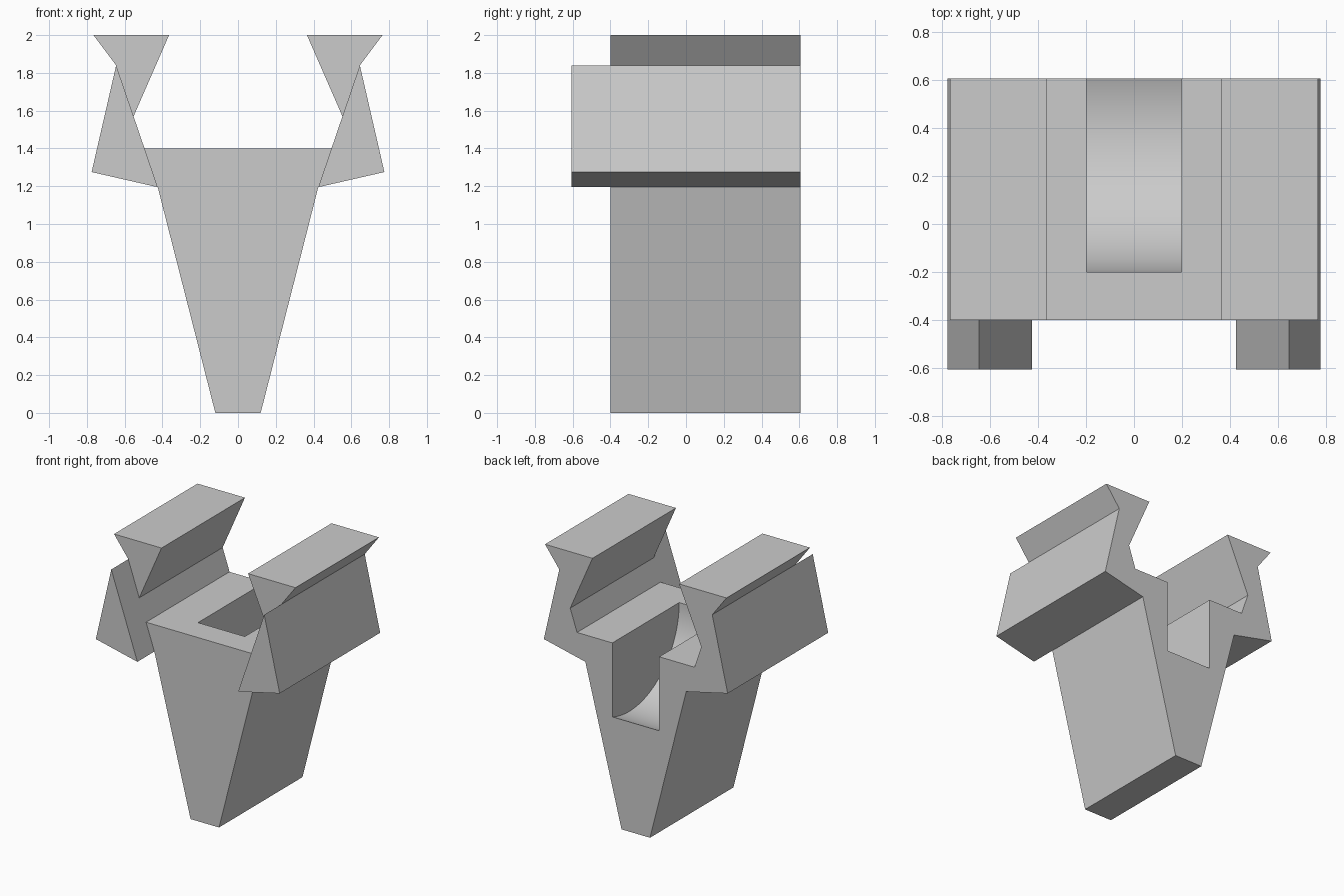
import bpy
import bmesh
import math
from mathutils import Matrix, Vector

cube = bpy.data.objects.get("Cube")
if cube:
    bpy.data.objects.remove(cube, do_unlink=True)

grey = bpy.data.materials.new("plain_grey")
grey.use_nodes = True
colour = (0.6, 0.6, 0.6, 1)
grey.diffuse_color = colour
grey.node_tree.nodes["Principled BSDF"].inputs["Base Color"].default_value = colour

FRONT, BACK, WING_FRONT = -0.4, 0.605, -0.605


def add_object(name, bm):
    bmesh.ops.recalc_face_normals(bm, faces=bm.faces)
    mesh = bpy.data.meshes.new(name)
    bm.to_mesh(mesh)
    bm.free()
    mesh.materials.append(grey)
    obj = bpy.data.objects.new(name, mesh)
    bpy.context.collection.objects.link(obj)
    return obj


# Right half of the cross-section as (x, z); two points lie on the wing's slanted edge
foot, root, corner, shoulder = (0.12, 0), (0.425, 1.195), (0.775, 1.275), (0.645, 1.84)


def on_slant(z):
    t = (z - root[1]) / (shoulder[1] - root[1])
    return (root[0] + t * (shoulder[0] - root[0]), z)


deck, notch = on_slant(1.4), on_slant(1.57)
tip_out, tip_in = (0.765, 2), (0.365, 2)


def mirror(points):
    return [(-x, z) for x, z in reversed(points)]


outline = [foot, root, corner, shoulder, tip_out, tip_in, notch, deck]
wing = [root, corner, shoulder, notch, deck]
jaw = [shoulder, tip_out, tip_in, notch]
core = [foot, root, deck]

# Clamp body: one extruded profile whose front is split into core, jaws and wings
bm = bmesh.new()
loop = outline + mirror(outline)
front = {p: bm.verts.new((p[0], FRONT, p[1])) for p in loop}
back = {p: bm.verts.new((p[0], BACK, p[1])) for p in loop}
bm.faces.new([back[p] for p in loop])
for a, b in zip(loop, loop[1:] + loop[:1]):
    bm.faces.new([front[a], front[b], back[b], back[a]])
for part in (core + mirror(core), jaw, mirror(jaw)):
    bm.faces.new([front[p] for p in part])
wings = [bm.faces.new([front[p] for p in part]) for part in (wing, mirror(wing))]

# Wings reach further forward than the body
bmesh.ops.recalc_face_normals(bm, faces=bm.faces)
pushed = bmesh.ops.extrude_discrete_faces(bm, faces=wings)["faces"]
bmesh.ops.translate(bm, verts=list({v for f in pushed for v in f.verts}),
                    vec=Vector((0, WING_FRONT - FRONT, 0)))
bmesh.ops.remove_doubles(bm, verts=bm.verts, dist=0.0001)
body = add_object("clamp_body", bm)

# Rounded slot, open at the top and the back
bm = bmesh.new()
bmesh.ops.create_cone(bm, cap_ends=True, segments=128, radius1=0.6, radius2=0.6, depth=0.395,
                      matrix=Matrix.Translation((0, 0.4, 1.4)) @ Matrix.Rotation(math.pi / 2, 4, "Y"))
cutter = add_object("slot_cutter", bm)
cutter.hide_render = True

cut = body.modifiers.new("slot", "BOOLEAN")
cut.operation = "DIFFERENCE"
cut.solver = "EXACT"
cut.object = cutter
bpy.context.view_layer.objects.active = body
body.select_set(True)
bpy.ops.object.modifier_apply(modifier=cut.name)
bpy.data.objects.remove(cutter, do_unlink=True)
bpy.ops.object.shade_smooth_by_angle(angle=math.radians(30))
